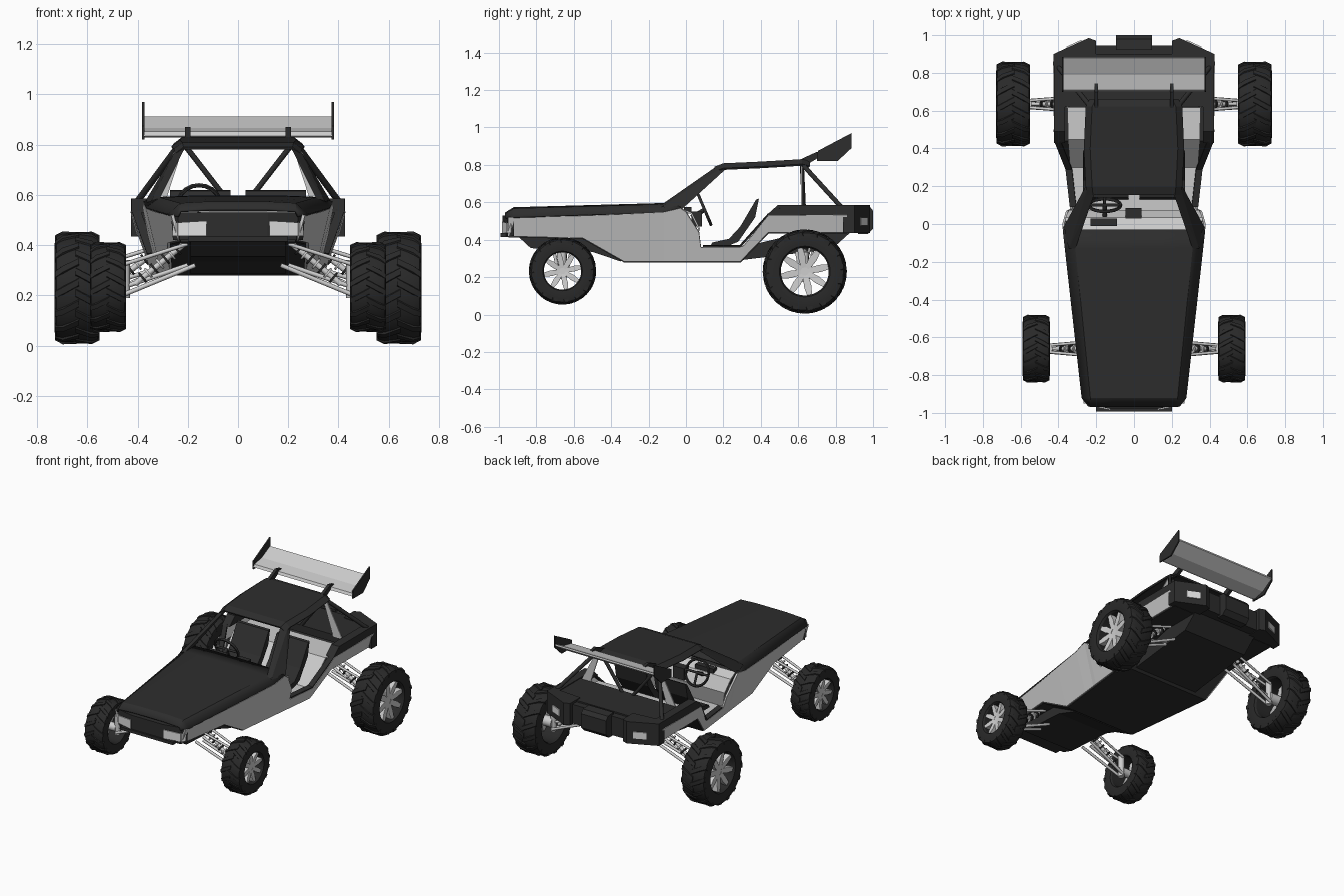
import bpy, bmesh, math
from mathutils import Vector

if "Cube" in bpy.data.objects:
    bpy.data.objects.remove(bpy.data.objects["Cube"])


def material(name, r, g, b):
    m = bpy.data.materials.new(name)
    m.diffuse_color = (r, g, b, 1)
    m.use_nodes = True
    m.node_tree.nodes["Principled BSDF"].inputs["Base Color"].default_value = m.diffuse_color
    return m


BLACK = material("black_paint", 0.026, 0.026, 0.026)
RUBBER = material("rubber", 0.022, 0.022, 0.022)
GREY = material("light_grey_paint", 0.6, 0.6, 0.6)
METAL = material("pale_metal", 0.62, 0.62, 0.62)
LENS = material("lamp_white", 0.75, 0.75, 0.75)


def finish(name, bm, mat, smooth=None):
    bmesh.ops.recalc_face_normals(bm, faces=bm.faces)
    me = bpy.data.meshes.new(name)
    bm.to_mesh(me)
    bm.free()
    ob = bpy.data.objects.new(name, me)
    bpy.context.collection.objects.link(ob)
    me.materials.append(mat)
    if smooth:
        bpy.context.view_layer.objects.active = ob
        ob.select_set(True)
        bpy.ops.object.shade_smooth_by_angle(angle=math.radians(smooth))
        ob.select_set(False)
    return ob


def hull(name, pts, mat):
    """Convex solid around points."""
    bm = bmesh.new()
    for p in pts:
        bm.verts.new(p)
    res = bmesh.ops.convex_hull(bm, input=bm.verts)
    bmesh.ops.delete(bm, geom=[v for v in res["geom_interior"] if isinstance(v, bmesh.types.BMVert)], context="VERTS")
    bmesh.ops.dissolve_limit(bm, angle_limit=0.01, verts=bm.verts, edges=bm.edges)
    return finish(name, bm, mat)


def box(name, x0, x1, y0, y1, z0, z1, mat):
    return hull(name, [(x, y, z) for x in (x0, x1) for y in (y0, y1) for z in (z0, z1)], mat)


def prism(name, profile, x0, x1, mat):
    """Extrude a (y, z) outline along x."""
    bm = bmesh.new()
    a = [bm.verts.new((x0, y, z)) for y, z in profile]
    b = [bm.verts.new((x1, y, z)) for y, z in profile]
    bm.faces.new(a)
    bm.faces.new(b)
    for i in range(len(a)):
        j = (i + 1) % len(a)
        bm.faces.new((a[i], a[j], b[j], b[i]))
    return finish(name, bm, mat)


def loft(name, rows, mat, thick=0.0, smooth=None):
    """Sheet through rows of points, optionally thickened."""
    bm = bmesh.new()
    vs = [[bm.verts.new(p) for p in r] for r in rows]
    for r, q in zip(vs, vs[1:]):
        for i in range(len(r) - 1):
            bm.faces.new((r[i], r[i + 1], q[i + 1], q[i]))
    ob = finish(name, bm, mat, smooth)
    if thick:
        m = ob.modifiers.new("thickness", "SOLIDIFY")
        m.thickness = thick
        m.offset = 0
    return ob


def tube(name, a, b, r, mat, sides=8):
    a, b = Vector(a), Vector(b)
    bm = bmesh.new()
    bmesh.ops.create_cone(bm, cap_ends=True, segments=sides, radius1=r, radius2=r, depth=(b - a).length)
    rot = (b - a).to_track_quat("Z", "Y").to_matrix()
    for v in bm.verts:
        v.co = rot @ v.co + (a + b) / 2
    return finish(name, bm, mat, 50)


def width(y, z=0.54):
    """Half width of the body, tapering inward below the belt line."""
    pts = [(-0.99, 0.262), (0.05, 0.38), (0.4, 0.42), (1.0, 0.425)]
    for (y0, w0), (y1, w1) in zip(pts, pts[1:]):
        if y <= y1:
            return w0 + (w1 - w0) * (y - y0) / (y1 - y0) - max(0, 0.54 - z) * 0.28


# Side panels with the door cutout, and the black belly between them
side = [(-0.95, .52, .42), (-.55, .53, .41), (-.33, .538, .285), (-.12, .548, .285), (-.03, .57, .285),
        (.0, .55, .285), (.07, .44, .285), (.08, .36, .285), (.29, .36, .285), (.31, .37, .305),
        (.44, .53, .44), (.86, .535, .44)]
for s in (-1, 1):
    loft("side_panel", [[(s * width(y, t), y, t), (s * width(y, b), y, b)] for y, t, b in side], GREY, 0.012)
    # black trim behind the door
    loft("door_trim", [[(s * (width(y, z) + .004), y, z), (s * (width(y, z) - .03), y, z + .005)]
                       for y, z in ((.09, .363), (.29, .363), (.44, .53), (.5, .57))], BLACK, 0.01)
belly = [(y, b) for y, t, b in side if y not in (-.12, -.03, .0, .07, .08)]
loft("belly", [[(-width(y, z) + .004, y, z - .003), (width(y, z) - .004, y, z - .003)] for y, z in belly], BLACK, 0.008)
prism("front_keel", [(-.9, .42), (-.83, .355), (-.5, .335), (-.35, .284), (-.3, .4), (-.6, .43)], -.19, .19, BLACK)
prism("engine_box", [(.27, .288), (.45, .31), (.78, .35), (.88, .44), (.88, .5), (.3, .36)], -.24, .24, BLACK)

# Cabin lining
loft("cabin_floor", [[(-width(y, .36) + .02, y, z), (width(y, .36) - .02, y, z)]
                     for y, z in ((.02, .34), (.3, .345), (.45, .50), (.64, .505))], GREY, 0.008)
loft("dashboard", [[(-width(y, z) + .015, y, z), (width(y, z) - .015, y, z)]
                   for y, z in ((-.03, .565), (.03, .54), (.07, .46), (.04, .35))], GREY, 0.01)
box("instrument_binnacle", -.23, -.09, -.01, .03, .54, .575, BLACK)
box("centre_console", -.045, .04, .03, .085, .47, .55, BLACK)

# Hood: sloping edges and a nearly flat top
rows = []
for y, lo, hi, edge in ((-.965, .515, .535, .01), (-.92, .52, .563, .045), (-.13, .545, .585, .055), (-.03, .57, .587, .06)):
    w = width(y) + .004 - (.03 if y < -.95 else 0)
    t = w - edge
    rows.append([(-w, y, lo), (-t, y, hi), (-t * .5, y, hi + .006), (t * .5, y, hi + .006), (t, y, hi), (w, y, lo)])
loft("hood", rows, BLACK, 0.01, 25)

# Nose with wrapped headlamps
nose = [(-.267, -.92), (-.24, -.955), (-.12, -.98), (.12, -.98), (.24, -.955), (.267, -.92)]
hull("nose", [(x * (.97 if z < .5 else 1), y, z) for x, y in nose for z in (.42, .53)], BLACK)
box("nose_lip", -.2, .2, -.992, -.9, .415, .435, BLACK)
for s in (-1, 1):
    hull("headlamp", [(s * x, y - d, z) for x, y in ((.125, -.979), (.238, -.955)) for d in (0, .006)
                      for z in (.437, .497 if x < .2 else .49)], LENS)
    hull("headlamp_corner", [(s * (x + d), y - d, z) for x, y in ((.236, -.953), (.256, -.932)) for d in (0, .004)
                             for z in (.437, .49)], LENS)

# Roof and windscreen pillars
rows = []
for y, z, w in ((.155, .785, .235), (.2, .803, .24), (.4, .812, .25), (.62, .825, .24), (.66, .815, .22)):
    rows.append([(-w - .012, y, z - .025), (-w + .02, y, z), (w - .02, y, z), (w + .012, y, z - .025)])
loft("roof", rows, BLACK, 0.012)
for s in (-1, 1):
    hull("windscreen_pillar", [(s * x, y, z) for x, y, z in (
        (.345, -.13, .575), (.31, -.13, .588), (.375, -.02, .565), (.31, -.04, .588),
        (.25, .175, .775), (.21, .16, .79), (.25, .21, .775), (.21, .2, .79))], BLACK)
    tube("rear_pillar", (s * .23, .62, .805), (s * .4, .83, .575), .013, BLACK)
    tube("rear_brace", (s * .21, .62, .795), (s * .04, .63, .575), .011, BLACK)
    hull("pillar_panel", [(s * x, y, z) for x, z in ((.215, .80), (.24, .80), (.36, .57), (.29, .57))
                          for y in (.615, .623)], GREY)

# Rear deck, side rails and bumper
box("rear_deck", -.42, .42, .62, .9, .53, .58, BLACK)
for s in (-1, 1):
    hull("deck_rail", [(s * x, y, z) for x in (.365, .424) for y, z in ((.43, .53), (.49, .585), (.9, .53), (.9, .585))], BLACK)
    hull("bumper_corner", [(s * x, y, z) for x, y in ((.2, .86), (.2, .97), (.24, .985), (.425, .9), (.425, .84))
                           for z in (.435, .585)], BLACK)
    a, b = Vector((.24, .985, 0)), Vector((.425, .9, 0))
    n = Vector((.42, .91, 0)) * .007
    hull("tail_lamp", [(s * p.x, p.y, z) for t in (.2, .62) for p in (a.lerp(b, t), a.lerp(b, t) + n)
                       for z in (.475, .52)], LENS)
box("rear_panel", -.2, .2, .85, .945, .44, .57, BLACK)
hull("bumper_block", [(x, y, z) for x in (-.095, .095)
                      for y, z in ((.92, .43), (.92, .585), (.98, .58), (1, .555), (1, .46), (.97, .43))], BLACK)

# Rear wing with end plates and mounts
prism("wing", [(.70, .835), (.71, .852), (.79, .867), (.88, .912), (.883, .9), (.80, .845), (.72, .828)], -.375, .375, GREY)
for s in (-1, 1):
    prism("wing_end_plate", [(.70, .82), (.705, .875), (.885, .97), (.885, .89), (.81, .82)], s * .373, s * .382, BLACK)
    prism("wing_mount", [(.58, .815), (.70, .87), (.745, .86), (.66, .81)], s * .19, s * .21, BLACK)

# Seats
for s in (-1, 1):
    prism("seat", [(.13, .365), (.14, .385), (.23, .405), (.29, .47), (.375, .615), (.39, .62), (.37, .52), (.28, .39), (.22, .365)],
          s * .03, s * .27, BLACK)

# Steering wheel and column
C, TILT = Vector((-.155, .1, .56)), math.radians(67)
bm = bmesh.new()
ring = []
for i in range(20):
    a = i * math.tau / 20
    d = Vector((math.cos(a), math.sin(a) * math.cos(TILT), math.sin(a) * math.sin(TILT)))
    d.y = -d.y
    nrm = Vector((0, math.sin(TILT), math.cos(TILT)))
    ring.append([bm.verts.new(C + d * (.085 + .009 * math.cos(k)) + nrm * .009 * math.sin(k))
                 for k in (j * math.tau / 6 for j in range(6))])
for i in range(20):
    for j in range(6):
        bm.faces.new((ring[i][j], ring[i][(j + 1) % 6], ring[(i + 1) % 20][(j + 1) % 6], ring[(i + 1) % 20][j]))
finish("steering_wheel", bm, BLACK, 60)
tube("steering_column", C, (-.155, .03, .52), .012, BLACK)
for dx, dy, dz in ((.085, 0, 0), (-.085, 0, 0), (0, .033, -.078)):
    tube("steering_spoke", C, C + Vector((dx, dy, dz)), .008, BLACK)


def wheel(tag, s, x0, x1, cy, cz, R, r):
    cx, W, N = s * (x0 + x1) / 2, x1 - x0, 36

    def at(u, rad, a):
        return (cx + s * u * W, cy + rad * math.cos(a), cz + rad * math.sin(a))
    # lathed tyre
    half = [(.4, r), (.47, r * 1.06), (.5, R * .78), (.46, R * .92), (.32, R * .965)]
    prof = half + [(-u, q) for u, q in reversed(half)]
    bm = bmesh.new()
    rings = [[bm.verts.new(at(u, q, k * math.tau / N)) for u, q in prof] for k in range(N)]
    for k in range(N):
        p, q = rings[k], rings[(k + 1) % N]
        for i in range(len(prof)):
            j = (i + 1) % len(prof)
            bm.faces.new((p[i], p[j], q[j], q[i]))
    # slanted tread lugs
    for k in range(32):
        e = 1 if k % 2 else -1
        a = k * math.tau / 32
        sec = [[bm.verts.new(at(e * u, rad * R, a + tw + d)) for rad, d in ((lo, 0), (hi, .03), (hi, .15), (lo, .18))]
               for u, lo, hi, tw in ((-.04, .94, .99, 0), (.32, .94, 1.0, .16), (.49, .84, .93, .24))]
        for p, q in zip(sec, sec[1:]):
            for i in range(4):
                j = (i + 1) % 4
                bm.faces.new((p[i], p[j], q[j], q[i]))
        bm.faces.new(sec[0])
        bm.faces.new(sec[-1])
    finish(tag + "_tyre", bm, RUBBER, 30)
    # hub and eight spokes
    tube(tag + "_hub", at(-.45, 0, 0), at(.32, 0, 0), r * .27, METAL, 12)
    for k in range(8):
        a = k * math.tau / 8 + .2
        hull(tag + "_spoke", [at(u, q, a + t) for q, t, u0, u1 in ((r * .2, .6, .05, .33), (r * .65, .24, .12, .36), (r * 1.03, .1, .2, .4))
                              for t in (-t, t) for u in (u0, u1)], METAL)


def suspension(tag, s, cy, xin, xout, ztop, zbot):
    for d in (-1, 1):
        tube(tag + "_upper_arm", (s * xin, cy + d * .04, ztop[0]), (s * xout, cy + d * .018, ztop[1]), .008, METAL)
        tube(tag + "_lower_arm", (s * (xin - .03), cy + d * .042, zbot[0]), (s * xout, cy + d * .018, zbot[1]), .009, METAL)
    tube(tag + "_upright", (s * xout, cy, ztop[1] + .015), (s * xout, cy, zbot[1] - .015), .02, METAL)
    tube(tag + "_drive_shaft", (s * xin, cy, .32), (s * xout, cy, .235), .009, METAL)
    # coil-over damper
    a, b = Vector((s * (xin + .02), cy, ztop[0] - .005)), Vector((s * (xout - .04), cy, zbot[1] + .04))
    tube(tag + "_damper", a, b, .012, METAL)
    for k in range(7):
        p = a.lerp(b, .1 + k * .12)
        tube(tag + "_coil", p, p + (b - a).normalized() * .009, .024, METAL if k % 2 else BLACK, 10)


for s in (-1, 1):
    wheel("front", s, .445, .59, -.66, .233, .18, .1)
    wheel("rear", s, .55, .73, .635, .23, .225, .128)
    suspension("front", s, -.66, .2, .45, (.405, .325), (.32, .205))
    suspension("rear", s, .635, .27, .56, (.41, .32), (.33, .19))
